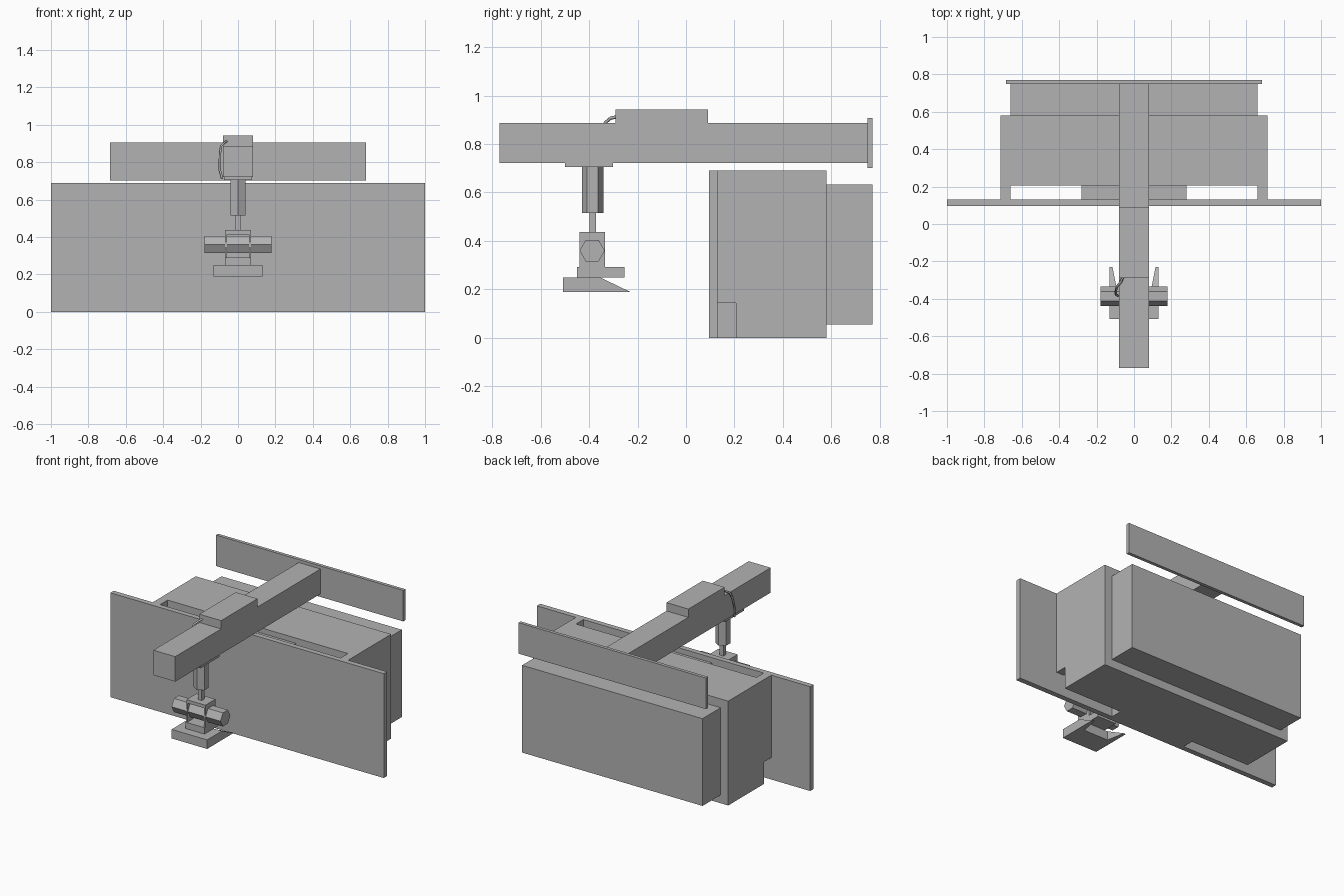
import bpy, bmesh, math
from mathutils import Matrix

cube = bpy.data.objects.get("Cube")
if cube:
    bpy.data.objects.remove(cube, do_unlink=True)

grey = bpy.data.materials.new("plain grey")
grey.use_nodes = True
colour = (0.45, 0.45, 0.45, 1)
grey.diffuse_color = colour
grey.node_tree.nodes["Principled BSDF"].inputs["Base Color"].default_value = colour


def finish(name, data):
    data.materials.append(grey)
    ob = bpy.data.objects.new(name, data)
    bpy.context.collection.objects.link(ob)
    return ob


def from_bmesh(name, bm):
    bmesh.ops.recalc_face_normals(bm, faces=bm.faces)
    me = bpy.data.meshes.new(name)
    bm.to_mesh(me)
    bm.free()
    return finish(name, me)


def box(name, x, y, z):
    """Box from (low, high) ranges along each axis."""
    bm = bmesh.new()
    bmesh.ops.create_cube(bm, size=1)
    for v in bm.verts:
        for i, (low, high) in enumerate((x, y, z)):
            v.co[i] = high if v.co[i] > 0 else low
    return from_bmesh(name, bm)


def mid_box(name, half, y, z):
    return box(name, (-half, half), y, z)


def hex_prism(name, radius, length, matrix):
    bm = bmesh.new()
    bmesh.ops.create_cone(bm, cap_ends=True, segments=6, radius1=radius,
                          radius2=radius, depth=length, matrix=matrix)
    return from_bmesh(name, bm)


def sides(name, x, y, z):
    """A box and its mirror image across x = 0."""
    for label, s in (("left", 1), ("right", -1)):
        box(label + "_" + name, sorted((s * x[0], s * x[1])), y, z)


# Cabinet behind the wide front panel
mid_box("front_panel", 1, (0.095, 0.13), (0, 0.69))
mid_box("cabinet_body", 0.715, (0.207, 0.58), (0, 0.69))
mid_box("cabinet_back", 0.66, (0.58, 0.77), (0.055, 0.632))
mid_box("panel_spacer", 0.28, (0.13, 0.207), (0, 0.655))
sides("panel_arm", (0.66, 0.715), (0.13, 0.207), (0.145, 0.69))

# Overhead beam, rear rail and control box
mid_box("beam", 0.08, (-0.77, 0.748), (0.722, 0.887))
mid_box("rear_rail", 0.685, (0.748, 0.77), (0.702, 0.907))
mid_box("control_box", 0.08, (-0.29, 0.09), (0.887, 0.942))

# Cable from the control box down the side of the beam
cable = bpy.data.curves.new("cable", "CURVE")
cable.dimensions = "3D"
cable.bevel_depth = 0.007
cable.bevel_resolution = 0
cable.use_fill_caps = True
path = [(-0.06, -0.285, 0.912), (-0.07, -0.31, 0.907), (-0.09, -0.333, 0.888),
        (-0.096, -0.35, 0.85), (-0.098, -0.375, 0.76), (-0.085, -0.385, 0.712)]
spline = cable.splines.new("POLY")
spline.points.add(len(path) - 1)
for point, co in zip(spline.points, path):
    point.co = (*co, 1)
finish("cable", cable)

# Hanging arm
cy = -0.385
mid_box("mount_plate", 0.075, (-0.5, -0.302), (0.705, 0.722))
hex_prism("hanger_tube", 0.045, 0.19, Matrix.Translation((0, cy, 0.61)))
mid_box("hanger_rod", 0.014, (cy - 0.014, cy + 0.014), (0.435, 0.515))

# Yoke around a hexagonal axle
yoke_y = (-0.44, -0.335)
mid_box("yoke_top", 0.07, yoke_y, (0.415, 0.437))
sides("yoke_arm", (0.06, 0.07), yoke_y, (0.29, 0.415))
hex_prism("axle", 0.052, 0.358, Matrix.Translation((0, -0.387, 0.36))
          @ Matrix.Rotation(math.pi / 2, 4, "Y"))
mid_box("yoke_base", 0.07, (-0.45, -0.253), (0.25, 0.292))

# Forked foot with tapering prongs
mid_box("foot_block", 0.13, (-0.508, -0.355), (0.19, 0.25))
for label, s in (("left", 1), ("right", -1)):
    bm = bmesh.new()
    back, tip = -0.355, -0.23
    a, b, c, d = [bm.verts.new((s * x, back, z))
                  for x, z in ((0.09, 0.19), (0.13, 0.19), (0.13, 0.25), (0.09, 0.25))]
    e, f = [bm.verts.new((s * x, tip, 0.19)) for x in (0.115, 0.13)]
    for face in ((a, b, c, d), (a, e, f, b), (d, c, f, e), (a, d, e), (b, f, c)):
        bm.faces.new(face)
    from_bmesh(label + "_foot_prong", bm)
